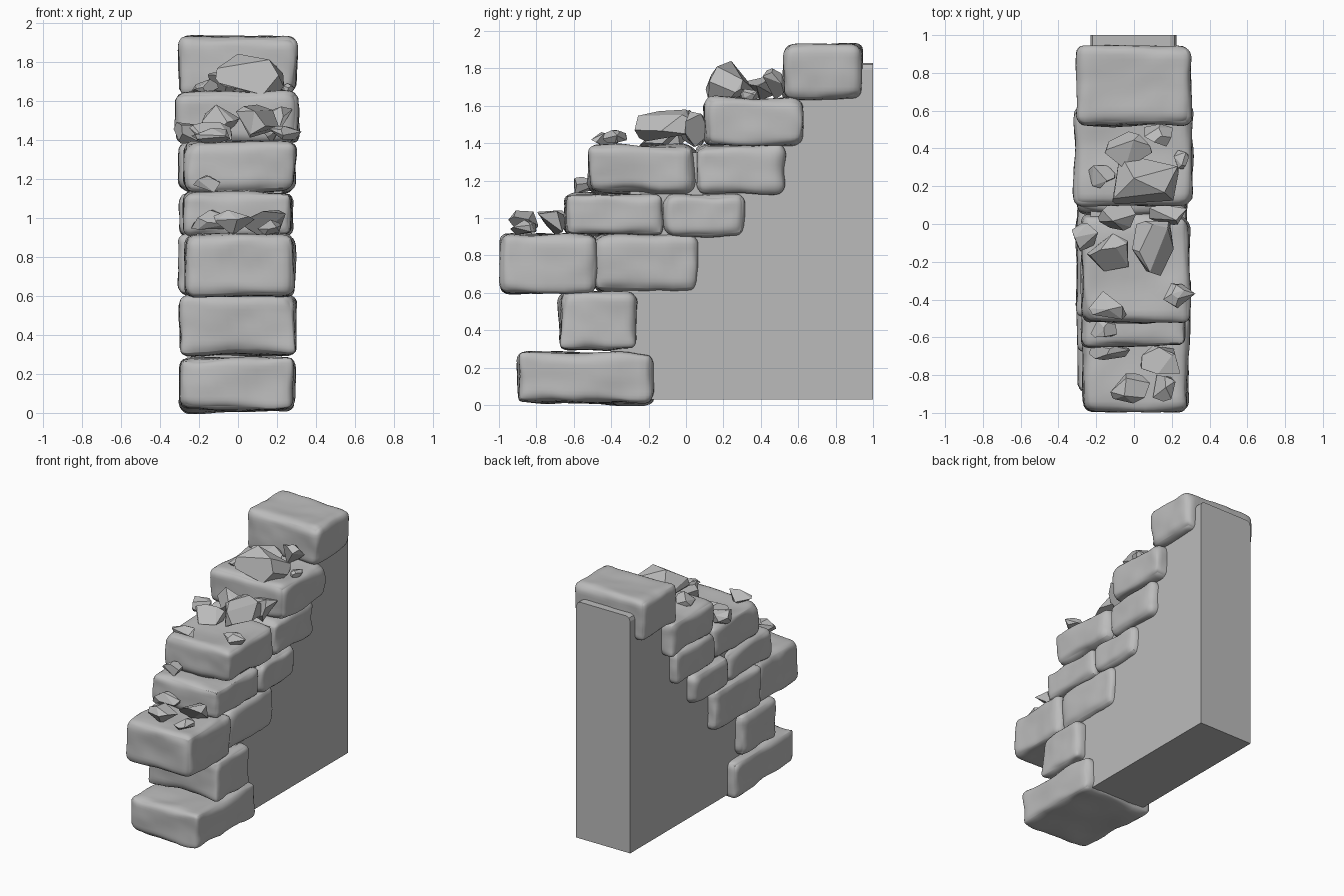
import bpy, bmesh, math, random
from mathutils import Vector, noise

random.seed(4)
default = bpy.data.objects.get("Cube")
if default:
    bpy.data.objects.remove(default, do_unlink=True)


def make_material(name, value):
    mat = bpy.data.materials.new(name)
    mat.use_nodes = True
    colour = (value, value, value, 1)
    mat.diffuse_color = colour
    mat.node_tree.nodes["Principled BSDF"].inputs["Base Color"].default_value = colour
    return mat


grey_stone = make_material("grey stone", 0.5)


def finish(name, bm, smooth=False):
    """Turn a bmesh into a named, coloured object."""
    bmesh.ops.recalc_face_normals(bm, faces=bm.faces)
    mesh = bpy.data.meshes.new(name)
    for face in bm.faces:
        face.smooth = smooth
    bm.to_mesh(mesh)
    bm.free()
    mesh.materials.append(grey_stone)
    obj = bpy.data.objects.new(name, mesh)
    bpy.context.collection.objects.link(obj)
    return obj


def stone_block(name, x_range, y_range, z_range, tilt=0.0):
    """Worn block: a rounded box with closely spaced edge loops and soft dents."""
    lows, highs = zip(x_range, y_range, z_range)
    centre = (Vector(lows) + Vector(highs)) / 2
    half = (Vector(highs) - Vector(lows)) / 2
    radius = 0.055
    offset = Vector([random.uniform(-50, 50) for axis in range(3)])
    bm = bmesh.new()
    bmesh.ops.create_cube(bm, size=2)
    bmesh.ops.subdivide_edges(bm, edges=bm.edges[:], cuts=17, use_grid_fill=True)
    for vert in bm.verts:
        # crowd the loops towards the edges, then round those edges off
        point = Vector([math.sin(c * math.pi / 2) * h for c, h in zip(vert.co, half)])
        wear = radius * (1 + 0.7 * noise.noise(point * 5 + offset))
        inner = Vector([max(-h + wear, min(h - wear, c)) for c, h in zip(point, half)])
        outward = point - inner
        if outward.length > 0:
            outward.normalize()
        dent = 0.016 * noise.noise(point * 4 - offset) + 0.006 * noise.noise(point * 11 + offset)
        point = inner + outward * (wear + dent - 0.002)
        point.z += tilt * point.y
        vert.co = point + centre
    return finish(name, bm, smooth=True)


def broken_rock(name, x, y, base, size):
    """Sharp faceted chunk: the hull of a few scattered points, fitted to a size."""
    bm = bmesh.new()
    for i in range(13):
        direction = Vector([random.gauss(0, 1) for axis in range(3)]).normalized()
        bm.verts.new(direction)
    hull = bmesh.ops.convex_hull(bm, input=bm.verts[:])
    loose = [v for v in hull["geom_interior"] + hull["geom_unused"]
             if isinstance(v, bmesh.types.BMVert)]
    bmesh.ops.delete(bm, geom=loose, context="VERTS")
    bmesh.ops.dissolve_limit(bm, angle_limit=math.radians(24),
                             verts=bm.verts[:], edges=bm.edges[:])
    place = (x, y, base + size[2] / 2)
    for axis in range(3):
        values = [v.co[axis] for v in bm.verts]
        low, span = min(values), max(values) - min(values)
        for v in bm.verts:
            v.co[axis] = place[axis] + ((v.co[axis] - low) / span - 0.5) * size[axis]
    return finish(name, bm)


# Plain wall core: a stepped side profile hidden behind the blocks
profile = [(1, 0.03), (1, 1.83), (0.6, 1.83), (0.6, 1.6), (0.2, 1.6), (0.2, 1.35),
           (-0.3, 1.35), (-0.3, 0.65), (-0.4, 0.55), (-0.4, 0.03)]
bm = bmesh.new()
side = bm.faces.new([bm.verts.new((-0.23, y, z)) for y, z in profile])
extruded = bmesh.ops.extrude_face_region(bm, geom=[side])
new_verts = [v for v in extruded["geom"] if isinstance(v, bmesh.types.BMVert)]
bmesh.ops.translate(bm, verts=new_verts, vec=(0.455, 0, 0))
# Worn corners along the core's top
top_edges = [e for e in bm.edges if all(v.co.z > 1.8 for v in e.verts)
             and abs(e.verts[0].co.x - e.verts[1].co.x) < 0.01]
bmesh.ops.bevel(bm, geom=top_edges, offset=0.035, segments=2, profile=0.5, affect="EDGES")
finish("wall_core", bm)

# Stacked blocks of the broken end, from the ground up
stone_block("foot_block", (-0.3, 0.29), (-0.9, -0.17), (0.01, 0.28), -0.02)
stone_block("lower_block", (-0.3, 0.3), (-0.68, -0.26), (0.295, 0.605))
stone_block("jutting_block", (-0.27, 0.29), (-1, -0.48), (0.595, 0.915))
stone_block("jutting_block_rear", (-0.305, 0.27), (-0.49, 0.07), (0.605, 0.915))
stone_block("middle_block", (-0.28, 0.28), (-0.65, -0.12), (0.905, 1.135))
stone_block("middle_block_rear", (-0.3, 0.28), (-0.12, 0.32), (0.9, 1.13))
stone_block("ledge_block", (-0.275, 0.295), (-0.52, 0.05), (1.13, 1.39))
stone_block("ledge_block_rear", (-0.3, 0.28), (0.05, 0.53), (1.13, 1.39))
stone_block("upper_block", (-0.32, 0.31), (0.1, 0.62), (1.385, 1.645))
stone_block("top_block", (-0.305, 0.3), (0.52, 0.945), (1.625, 1.935))

# Rubble lying on each ledge: x, y, lift above the ledge, size
rubble = {
    "upper": (1.63, [
        (0.06, 0.24, 0, (0.35, 0.27, 0.21)),
        (-0.03, 0.39, 0, (0.25, 0.2, 0.13)),
        (0.13, 0.47, 0, (0.15, 0.12, 0.17)),
        (-0.17, 0.25, 0, (0.14, 0.12, 0.08)),
        (0.25, 0.34, 0, (0.08, 0.1, 0.06))]),
    "ledge": (1.38, [
        (-0.09, 0.04, 0, (0.2, 0.15, 0.2)),
        (0.18, 0.06, 0, (0.2, 0.13, 0.19)),
        (0.1, -0.13, 0.03, (0.22, 0.29, 0.17)),
        (-0.26, -0.07, 0, (0.14, 0.15, 0.11)),
        (-0.14, -0.15, 0, (0.22, 0.2, 0.11)),
        (-0.14, -0.43, 0, (0.2, 0.15, 0.08)),
        (0.24, -0.38, 0.02, (0.17, 0.13, 0.07))]),
    "middle": (1.13, [
        (-0.16, -0.55, 0, (0.14, 0.1, 0.09))]),
    "jutting": (0.91, [
        (-0.13, -0.68, 0.03, (0.22, 0.08, 0.1)),
        (0.14, -0.72, 0, (0.21, 0.15, 0.13)),
        (-0.02, -0.87, 0, (0.21, 0.16, 0.13)),
        (0.16, -0.87, 0, (0.12, 0.14, 0.08))]),
}
for ledge, (height, rocks) in rubble.items():
    for number, (x, y, lift, size) in enumerate(rocks, 1):
        broken_rock(f"{ledge}_rock_{number}", x, y, height + lift, size)
